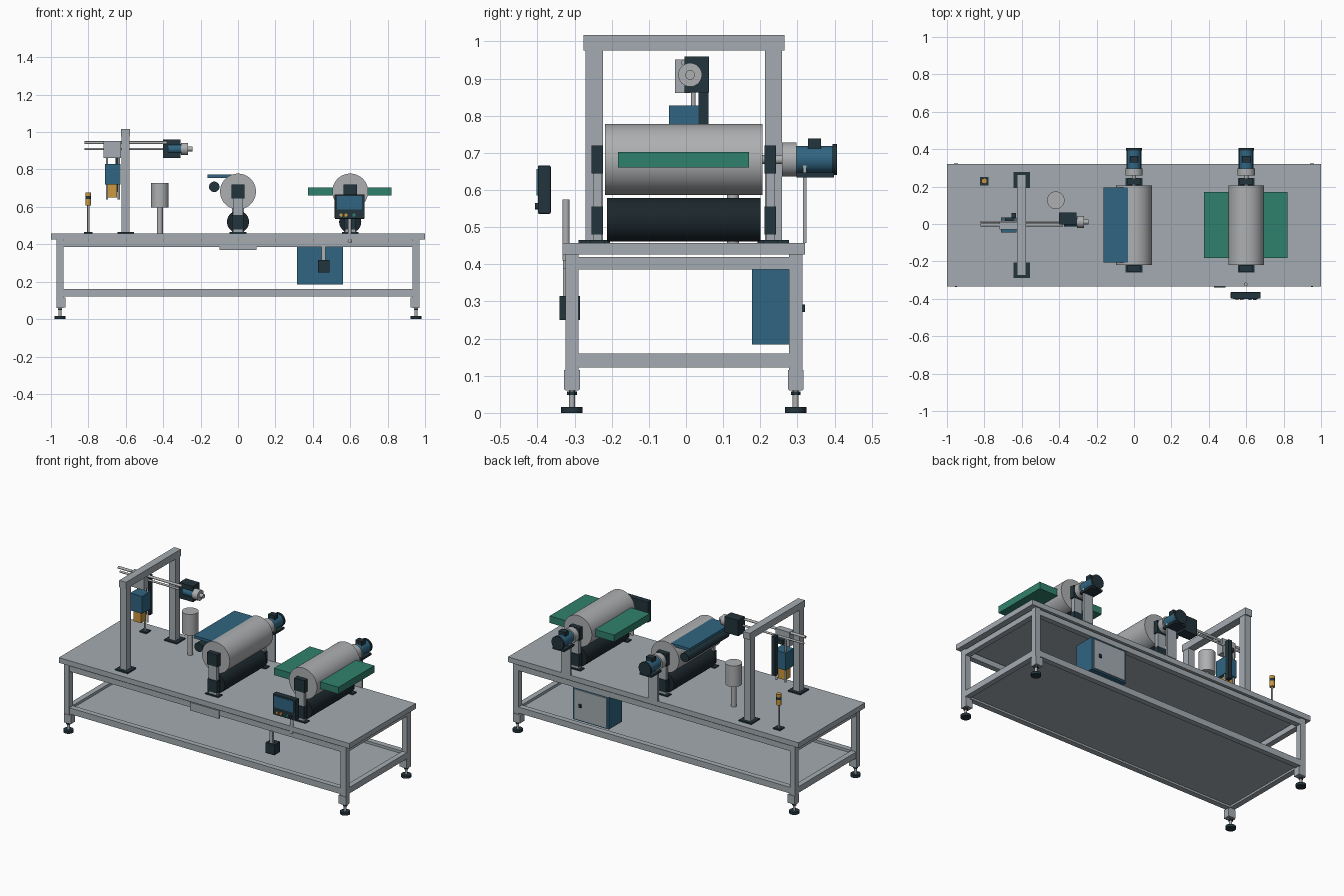
import bpy, math
from mathutils import Vector


def material(name, rgb):
    m = bpy.data.materials.new(name)
    m.diffuse_color = (*rgb, 1)
    return m


GREY = material("painted_grey", (0.37, 0.41, 0.44))
STEEL = material("brushed_steel", (0.42, 0.43, 0.44))
DARK = material("dark_slate", (0.016, 0.034, 0.045))
BLACK = material("black_rubber", (0.011, 0.02, 0.025))
BLUE = material("machine_blue", (0.03, 0.13, 0.22))
GREEN = material("machine_green", (0.03, 0.22, 0.15))
ORANGE = material("signal_orange", (0.60, 0.32, 0.05))


def finish(ob, name, mat):
    ob.name = name
    ob.data.materials.append(mat)
    return ob


def box(name, mat, x, y, z, bevel=0):
    """Box from (min, max) pairs on every axis."""
    bpy.ops.mesh.primitive_cube_add(size=1, location=[(a + b) / 2 for a, b in (x, y, z)])
    ob = finish(bpy.context.object, name, mat)
    for v in ob.data.vertices:
        v.co = Vector([c * (s[1] - s[0]) for c, s in zip(v.co, (x, y, z))])
    if bevel:
        mod = ob.modifiers.new("bevel", 'BEVEL')
        mod.width, mod.segments = bevel, 2
    return ob


def rod(name, mat, start, end, r, sides=32):
    """Cylinder running between two points."""
    a, b = Vector(start), Vector(end)
    bpy.ops.mesh.primitive_cylinder_add(vertices=sides, radius=r, depth=(b - a).length,
                                        location=(a + b) / 2)
    ob = finish(bpy.context.object, name, mat)
    ob.rotation_euler = (b - a).to_track_quat('Z', 'Y').to_euler()
    bpy.ops.object.shade_smooth_by_angle(angle=math.radians(35))
    return ob


YF, YB = -0.307, 0.295   # front and back leg lines
YC = -0.006              # machine centre line

# Table top, lower shelf, legs and feet
box("table_top", GREY, (-1, 1), (-0.333, 0.321), (0.426, 0.458))
box("lower_shelf", GREY, (-0.94, 0.94), (-0.29, 0.28), (0.134, 0.144))
for sx in (-1, 1):
    x = 0.952 * sx
    for y in (YF, YB):
        box("leg", GREY, (x - 0.018, x + 0.018), (y - 0.018, y + 0.018), (0.06, 0.427))
        xi, yi = x - 0.007 * sx, y + (-0.007 if y > 0 else 0.007) * -1
        box("foot_bracket", GREY, (xi - 0.024, xi + 0.024), (y - 0.021, y + 0.021), (0.063, 0.115))
        rod("foot_stem", STEEL, (x, y, 0.012), (x, y, 0.065), 0.008, 16)
        rod("foot_nut", DARK, (x, y, 0.048), (x, y, 0.058), 0.013, 6)
        rod("foot_pad", DARK, (x, y, 0), (x, y, 0.016), 0.029)

# Horizontal rails, upper and lower
for z in ((0.386, 0.42), (0.122, 0.16)):
    for y in (YF, YB):
        box("long_rail", GREY, (-0.95, 0.95), (y - 0.017, y + 0.017), z)
    for x in (-0.952, 0.952):
        box("cross_rail", GREY, (x - 0.017, x + 0.017), (YF, YB), z)
box("front_plate", GREY, (-0.1, 0.1), (-0.331, -0.32), (0.37, 0.42))

# Gantry
for y in (YC - 0.241, YC + 0.241):
    box("gantry_base", DARK, (-0.643, -0.557), (y - 0.042, y + 0.042), (0.457, 0.466))
    box("gantry_post", GREY, (-0.623, -0.580), (y - 0.023, y + 0.023), (0.46, 0.98))
box("gantry_beam", GREY, (-0.625, -0.578), (-0.276, 0.265), (0.975, 1.017))

# Slide rods, carriage and tool head
rod("guide_rod", STEEL, (-0.82, -0.005, 0.943), (-0.38, -0.005, 0.943), 0.008, 16)
rod("guide_screw", STEEL, (-0.82, 0.011, 0.91), (-0.38, 0.011, 0.91), 0.006, 16)
box("carriage", GREY, (-0.72, -0.625), (-0.03, 0.012), (0.861, 0.952))
box("tool_column", DARK, (-0.655, -0.63), (0.033, 0.06), (0.68, 0.925))
box("column_bracket", DARK, (-0.69, -0.64), (0.01, 0.035), (0.875, 0.90))
box("tool_body", BLUE, (-0.71, -0.628), (-0.046, 0.034), (0.72, 0.828))
box("tool_nozzle", ORANGE, (-0.697, -0.647), (-0.03, 0.018), (0.65, 0.722))
for x in (-0.70, -0.637):
    rod("tool_rod", STEEL, (x, 0.02, 0.64), (x, 0.02, 0.90), 0.006, 12)

# Slide drive motor
box("slide_gearbox", DARK, (-0.402, -0.307), (-0.004, 0.062), (0.862, 0.96))
rod("slide_motor", BLUE, (-0.375, 0.011, 0.91), (-0.30, 0.011, 0.91), 0.025)
rod("slide_motor_flange", STEEL, (-0.304, 0.011, 0.91), (-0.266, 0.011, 0.91), 0.032)
rod("slide_motor_tip", STEEL, (-0.266, 0.011, 0.91), (-0.243, 0.011, 0.91), 0.013, 16)

# Signal light
box("signal_base", DARK, (-0.823, -0.777), (0.207, 0.252), (0.457, 0.466))
rod("signal_pole", STEEL, (-0.8, 0.23, 0.46), (-0.8, 0.23, 0.61), 0.006, 12)
for i, m in enumerate((ORANGE, ORANGE, DARK, ORANGE)):
    z = 0.608 + 0.017 * i
    rod("signal_lamp", m, (-0.8, 0.23, z), (-0.8, 0.23, z + 0.017), 0.015, 20)

# Canister on a stem
rod("canister_stem", STEEL, (-0.418, 0.127, 0.457), (-0.418, 0.127, 0.60), 0.016)
rod("canister", STEEL, (-0.418, 0.127, 0.597), (-0.418, 0.127, 0.728), 0.047, 48)


def roller_station(x):
    """Large drum over a rubber roller, with bearings and a drive motor behind."""
    zc = 0.682
    rod("drum", STEEL, (x, -0.218, zc), (x, 0.206, zc), 0.096, 64)
    rod("lower_roller", BLACK, (x, -0.213, 0.52), (x, 0.20, 0.52), 0.059, 48)
    for s in (-1, 1):
        ya, yb = sorted((YC + s * 0.217, YC + s * 0.248))
        box("station_post", GREY, (x - 0.028, x + 0.028), (ya + 0.004, yb - 0.004), (0.457, 0.66))
        box("drum_bearing", DARK, (x - 0.035, x + 0.035), (ya, yb), (0.644, 0.72))
        box("roller_bearing", DARK, (x - 0.032, x + 0.032), (ya, yb), (0.48, 0.556))
        box("station_foot", DARK, (x - 0.045, x + 0.045), (ya - 0.004, yb + 0.004), (0.457, 0.465))
    rod("drive_shaft", STEEL, (x, 0.2, zc), (x, 0.262, zc), 0.012, 16)
    rod("gear_head", STEEL, (x, 0.258, zc), (x, 0.297, zc), 0.046)
    rod("drive_motor", BLUE, (x, 0.295, zc), (x, 0.396, zc), 0.037)
    rod("motor_cap", DARK, (x, 0.394, zc), (x, 0.406, zc), 0.042)
    box("motor_terminal_box", DARK, (x - 0.022, x + 0.022), (0.328, 0.364), (0.71, 0.738))
    box("motor_cradle", DARK, (x - 0.04, x + 0.04), (0.298, 0.398), (0.634, 0.647))
    box("motor_bracket", GREY, (x - 0.033, x + 0.033), (0.315, 0.325), (0.457, 0.68))


roller_station(0)
roller_station(0.6)

# Feed tray with guide roller, and long tray through the second drum
box("feed_tray", BLUE, (-0.162, -0.022), (-0.207, 0.196), (0.755, 0.772))
rod("guide_roller", DARK, (-0.127, -0.207, 0.707), (-0.127, 0.196, 0.707), 0.028)
box("long_tray", GREEN, (0.375, 0.82), (-0.183, 0.17), (0.66, 0.703))

# Control panel on its pole
rod("panel_pole", STEEL, (0.597, -0.323, 0.41), (0.597, -0.323, 0.575), 0.010, 16)
box("control_panel", DARK, (0.517, 0.677), (-0.399, -0.364), (0.536, 0.666), 0.004)
box("panel_screen", BLUE, (0.53, 0.664), (-0.402, -0.398), (0.585, 0.657))
for x, m in ((0.551, ORANGE), (0.577, ORANGE), (0.62, GREEN), (0.645, DARK)):
    rod("panel_button", m, (x, -0.395, 0.556), (x, -0.407, 0.556), 0.009, 16)

# Hanging pedal box
box("pendant_stem", STEEL, (0.447, 0.469), (-0.331, -0.315), (0.30, 0.39))
box("pendant_box", DARK, (0.428, 0.488), (-0.34, -0.285), (0.25, 0.315))

# Electrical cabinet under the table
box("cabinet", BLUE, (0.315, 0.562), (0.178, 0.308), (0.184, 0.388))
box("cabinet_door", GREY, (0.328, 0.549), (0.306, 0.314), (0.193, 0.377))
box("cabinet_handle", DARK, (0.50, 0.515), (0.312, 0.321), (0.272, 0.292))
